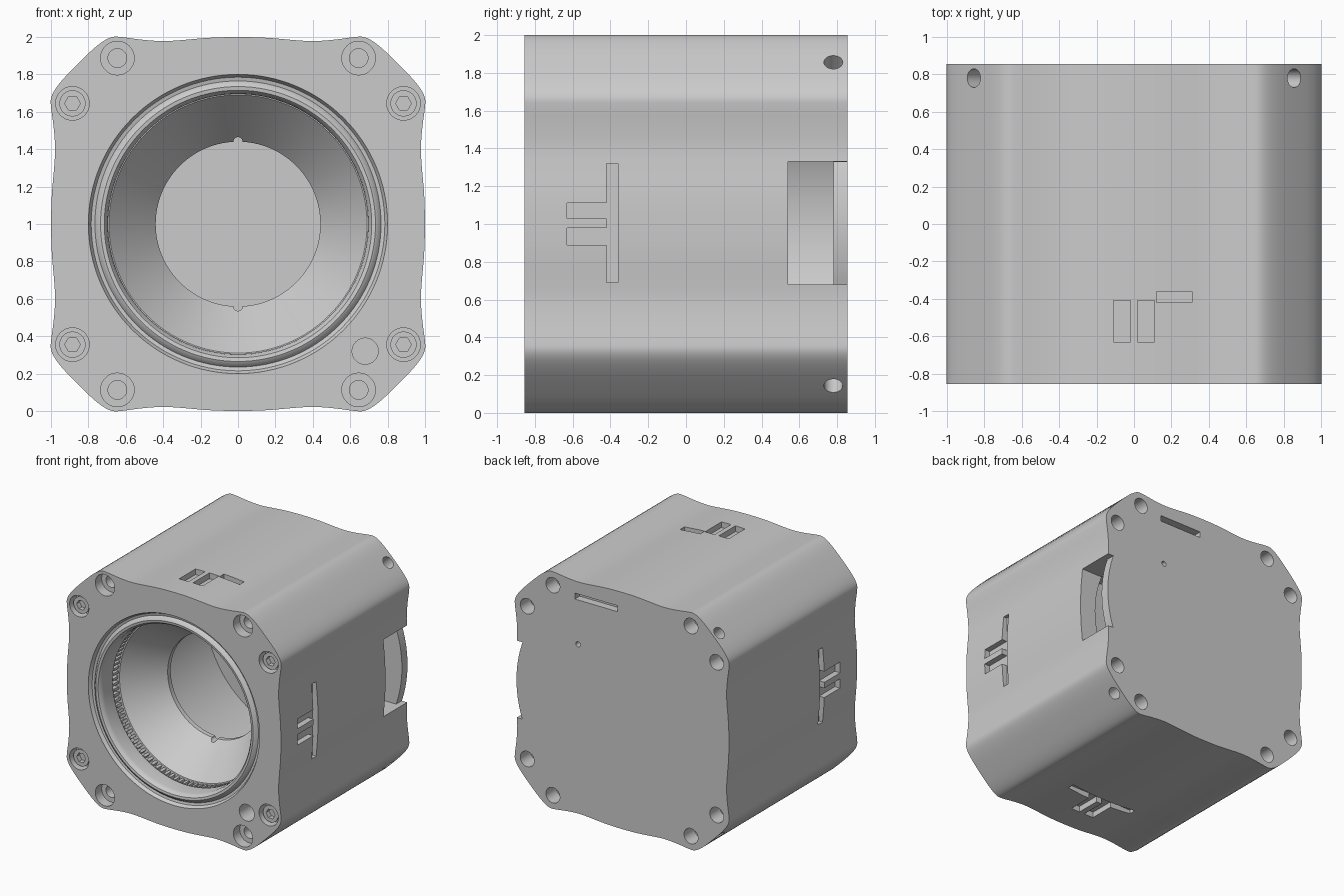
import bpy, bmesh
from math import sin, cos, pi, radians
from mathutils import Matrix, Vector

if "Cube" in bpy.data.objects:
    bpy.data.objects.remove(bpy.data.objects["Cube"])

CENTRE = Vector((0, 0, 1))


def finish(name, bm):
    bmesh.ops.recalc_face_normals(bm, faces=bm.faces)
    me = bpy.data.meshes.new(name)
    bm.to_mesh(me)
    bm.free()
    ob = bpy.data.objects.new(name, me)
    bpy.context.collection.objects.link(ob)
    return ob


def prism(name, pts, y0, y1):
    """Extrude an (x, z-from-centre) outline along y."""
    bm = bmesh.new()
    a = [bm.verts.new((x, y0, z + 1)) for x, z in pts]
    b = [bm.verts.new((x, y1, z + 1)) for x, z in pts]
    bm.faces.new(a)
    bm.faces.new(b[::-1])
    for i in range(len(pts)):
        j = (i + 1) % len(pts)
        bm.faces.new((a[i], b[i], b[j], a[j]))
    return finish(name, bm)


def circle(x, z, r, n=32):
    return [(x + r * cos(2 * pi * i / n), z + r * sin(2 * pi * i / n)) for i in range(n)]


def rect(x0, x1, z0, z1):
    return [(x0, z0), (x1, z0), (x1, z1), (x0, z1)]


def lathe(name, prof, n=128):
    """Revolve (radius, y) points about the y axis; ends lie on the axis."""
    bm = bmesh.new()
    rings = []
    for r, y in prof:
        if r == 0:
            rings.append([bm.verts.new((0, y, 1))] * n)
        else:
            rings.append([bm.verts.new((x, y, z + 1)) for x, z in circle(0, 0, r, n)])
    for p, q in zip(rings, rings[1:]):
        for i in range(n):
            j = (i + 1) % n
            bm.faces.new(list(dict.fromkeys((p[i], p[j], q[j], q[i]))))
    return finish(name, bm)


def turn(ob, deg):
    ob.data.transform(Matrix.Translation(CENTRE) @ Matrix.Rotation(radians(deg), 4, 'Y')
                      @ Matrix.Translation(-CENTRE))
    return ob


def cut(ob, cutter):
    cutter.hide_render = True
    m = ob.modifiers.new("cut", 'BOOLEAN')
    m.operation, m.solver, m.object = 'DIFFERENCE', 'EXACT', cutter
    bpy.context.view_layer.objects.active = ob
    bpy.ops.object.modifier_apply(modifier=m.name)
    bpy.data.objects.remove(cutter)


def smooth(ob):
    bpy.ops.object.select_all(action='DESELECT')
    ob.select_set(True)
    bpy.context.view_layer.objects.active = ob
    bpy.ops.object.shade_smooth_by_angle(angle=radians(30))


# wavy outline: one eighth mirrored all round, then rounded off
eighth = [(1.0, 0), (.997, .15), (.983, .3), (.976, .4), (.985, .52), (1.0, .62),
          (1.003, .68), (.955, .755), (.857, .857)]
quad = eighth + [(z, x) for x, z in eighth[-2:0:-1]]
outline = []
for k in range(4):
    outline += [(x * cos(k * pi / 2) - z * sin(k * pi / 2),
                 x * sin(k * pi / 2) + z * cos(k * pi / 2)) for x, z in quad]
for _ in range(2):
    new = []
    for (x0, z0), (x1, z1) in zip(outline, outline[1:] + outline[:1]):
        new += [(.75 * x0 + .25 * x1, .75 * z0 + .25 * z1),
                (.25 * x0 + .75 * x1, .25 * z0 + .75 * z1)]
    outline = new
housing = prism("housing", outline, -.855, .855)

# front lip, toothed undercut, funnel and hollow chamber
cut(housing, lathe("bore_cutter", [
    (0, -.95), (.80, -.95), (.80, -.85), (.785, -.825), (.765, -.82), (.75, -.84),
    (.735, -.848), (.715, -.845), (.70, -.825), (.695, -.80), (.695, -.68), (.735, -.67),
    (.735, -.60), (.69, -.595), (.44, -.31), (.44, -.27), (.85, -.22), (.85, .78), (0, .78)]))

# small keyways above and below the funnel opening
for s in (1, -1):
    cut(housing, prism("keyway_cutter", circle(0, s * .44, .025, 16), -.40, -.2))

# screw pockets front and back
for sx in (1, -1):
    for sz in (1, -1):
        for x, z in ((.645, .887), (.885, .645)):
            px, pz = sx * x, sz * z
            cut(housing, prism("pocket_cutter", circle(px, pz, .09), -.9, -.77))
            cut(housing, prism("thread_cutter", circle(px, pz, .05), -.8, -.6))
            cut(housing, prism("back_hole_cutter", circle(px, pz, .065), .72, .9))

# diagonal holes in the four corner faces
for k in range(4):
    bm = bmesh.new()
    bmesh.ops.create_cone(bm, cap_ends=True, segments=24, radius1=.05, radius2=.05, depth=.2,
                          matrix=Matrix.Translation((1.18, .78, 1)) @ Matrix.Rotation(pi / 2, 4, 'Y'))
    cut(housing, turn(finish("corner_hole_cutter", bm), 45 + 90 * k))

# front drain hole, back pin hole and back slot
cut(housing, prism("drain_cutter", circle(.68, -.68, .07), -.9, -.3))
cut(housing, prism("pin_cutter", circle(.41, .45, .022, 16), .74, .9))
cut(housing, prism("slot_cutter", rect(.04, .44, .825, .875), .79, .9))

# side window, leaving the round back plate showing
cut(housing, prism("window_cutter", rect(.7, 1.1, -.32, .33), .54, .78))
arc = [(.985 * cos(a), .985 * sin(a)) for a in [-.331 + .672 * i / 24 for i in range(25)]]
cut(housing, prism("plate_edge_cutter", arc + [(1.1, .33), (1.1, -.32)], .77, .9))

# shallow T-shaped recesses: three sides alike, the top one off-centre
for deg in (0, 90, 180):
    for z0, z1, y0, y1 in ((-.31, .32, -.42, -.36), (-.11, -.02, -.63, -.41), (.03, .11, -.63, -.41)):
        cut(housing, turn(prism("recess_cutter", rect(.95, 1.1, z0, z1), y0, y1), deg))
for x0, x1, y0, y1 in ((-.11, -.02, -.63, -.41), (.02, .11, -.63, -.41), (.12, .31, -.42, -.36)):
    cut(housing, prism("top_recess_cutter", rect(x0, x1, .95, 1.1), y0, y1))
smooth(housing)

# ring of teeth in the undercut
bm = bmesh.new()
count = 100
for i in range(count):
    m = (Matrix.Translation(CENTRE) @ Matrix.Rotation(2 * pi * i / count, 4, 'Y')
         @ Matrix.Translation((.72, -.635, 0)) @ Matrix.Diagonal((.045, .065, .022, 1)))
    bmesh.ops.create_cube(bm, size=1, matrix=m)
finish("tooth_ring", bm)

# hex socket screws in the side pockets
for sx in (1, -1):
    for sz in (1, -1):
        x, z = sx * .885, sz * .645
        screw = prism("socket_screw", circle(x, z, .07), -.83, -.76)
        cut(screw, prism("hex_cutter", circle(x, z, .042, 6), -.9, -.79))
        smooth(screw)
